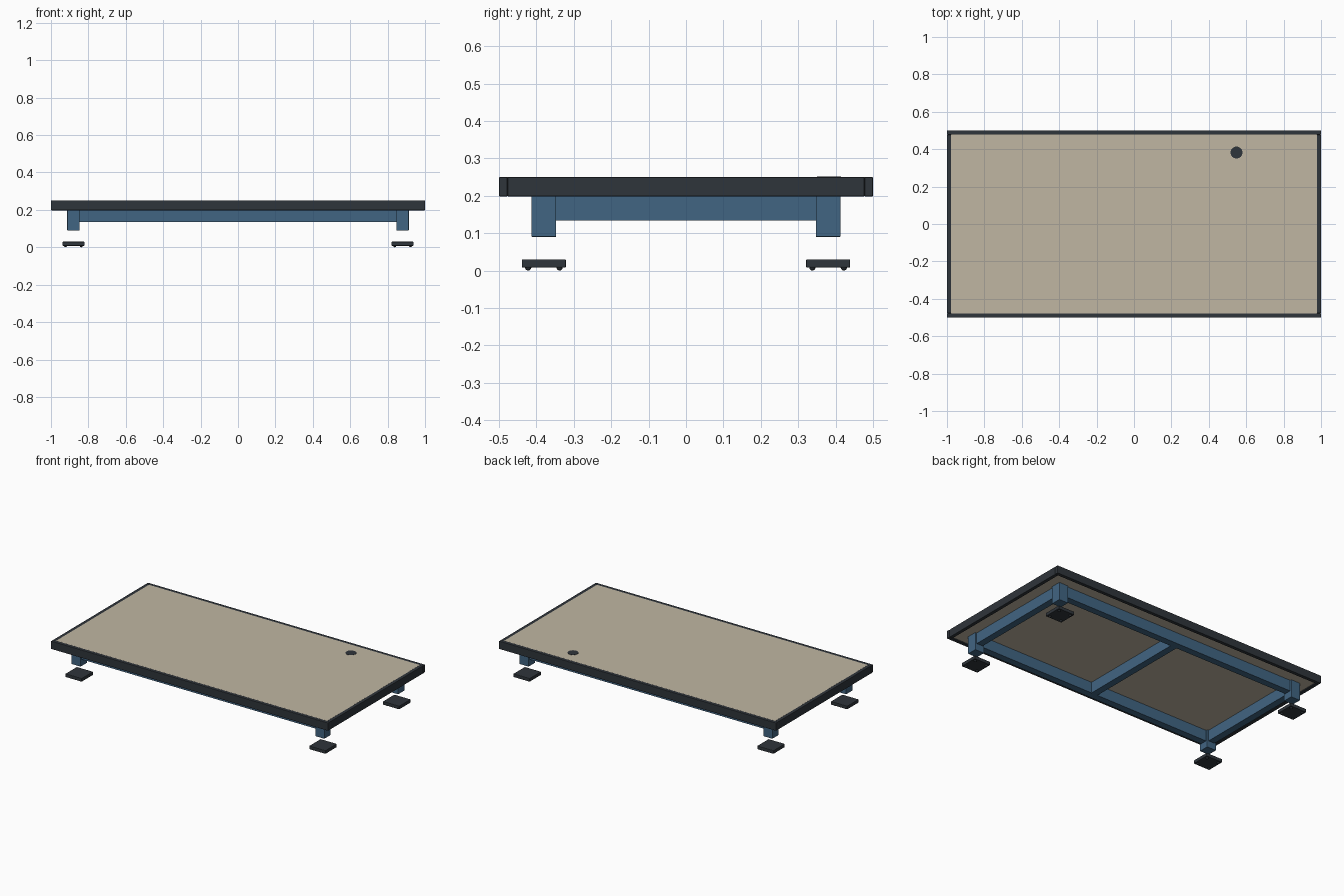
import bpy

if "Cube" in bpy.data.objects:
    bpy.data.objects.remove(bpy.data.objects["Cube"])

def material(name, rgb):
    m = bpy.data.materials.new(name)
    m.diffuse_color = (*rgb, 1)
    m.use_nodes = True
    m.node_tree.nodes["Principled BSDF"].inputs["Base Color"].default_value = m.diffuse_color
    return m

BEIGE = material("beige laminate", (0.53, 0.47, 0.365))
DARK = material("charcoal trim", (0.028, 0.035, 0.043))
BLUE = material("blue steel", (0.053, 0.130, 0.225))

def finish(ob, name, mat, bevel=0):
    ob.name = name
    ob.data.materials.append(mat)
    if bevel:
        b = ob.modifiers.new("bevel", "BEVEL")
        b.width = bevel
        b.segments = 2
    return ob

def box(name, x, y, z, mat, bevel=0.0):
    """Box from (min, max) pairs."""
    bpy.ops.mesh.primitive_cube_add(size=1, location=[sum(p) / 2 for p in (x, y, z)])
    ob = bpy.context.object
    ob.scale = [p[1] - p[0] for p in (x, y, z)]
    bpy.ops.object.transform_apply(location=False, rotation=False, scale=True)
    return finish(ob, name, mat, bevel)

def centred(c, w):
    return (c - w / 2, c + w / 2)

LX, LY = 0.88, 0.38      # leg centres
LEG, RAIL, BAND = 0.066, 0.045, 0.023
RAIL_Z = (0.134, 0.206)

# Table top panel and edge trim
box("top_panel", (-0.978, 0.978), (-0.478, 0.478), (0.205, 0.2495), BEIGE)
for s, n in ((-1, "front"), (1, "back")):
    box(n + "_edge_trim", (-1, 1), centred(s * (0.5 - BAND / 2), BAND),
        (0.198, 0.25), DARK, 0.003)
for s, n in ((-1, "left"), (1, "right")):
    box(n + "_edge_trim", centred(s * (1 - BAND / 2), BAND),
        (-0.5 + BAND, 0.5 - BAND), (0.198, 0.25), DARK, 0.003)

# Cable hole cover
bpy.ops.mesh.primitive_cylinder_add(vertices=32, radius=0.032, depth=0.006,
                                    location=(0.548, 0.382, 0.248))
finish(bpy.context.object, "cable_hole_cover", DARK)
bpy.ops.object.shade_smooth_by_angle()

# Frame rails and centre crossbar
for s, n in ((-1, "front"), (1, "back")):
    box(n + "_rail", (-LX + LEG / 2, LX - LEG / 2), centred(s * LY, RAIL), RAIL_Z, BLUE)
for s, n in ((-1, "left"), (1, "right")):
    box(n + "_rail", centred(s * LX, RAIL), (-LY + LEG / 2, LY - LEG / 2), RAIL_Z, BLUE)
box("centre_crossbar", centred(0, RAIL), (-LY + RAIL / 2, LY - RAIL / 2), RAIL_Z, BLUE)

# Corner leg stubs and separate foot plates with small studs
for sx, nx in ((-1, "left"), (1, "right")):
    for sy, ny in ((-1, "front"), (1, "back")):
        tag = ny + "_" + nx
        x, y = sx * LX, sy * LY
        box(tag + "_leg", centred(x, LEG), centred(y, LEG), (0.09, 0.206), BLUE, 0.002)
        box(tag + "_foot", centred(x, 0.118), centred(y, 0.118), (0.008, 0.03), DARK, 0.003)
        for dx in (-0.042, 0.042):
            for dy in (-0.042, 0.042):
                bpy.ops.mesh.primitive_uv_sphere_add(segments=16, ring_count=8, radius=0.009,
                                                     location=(x + dx, y + dy, 0.011))
                stud = bpy.context.object
                stud.scale.z = 0.011 / 0.009
                bpy.ops.object.shade_smooth()
                finish(stud, tag + "_foot_stud", DARK)
